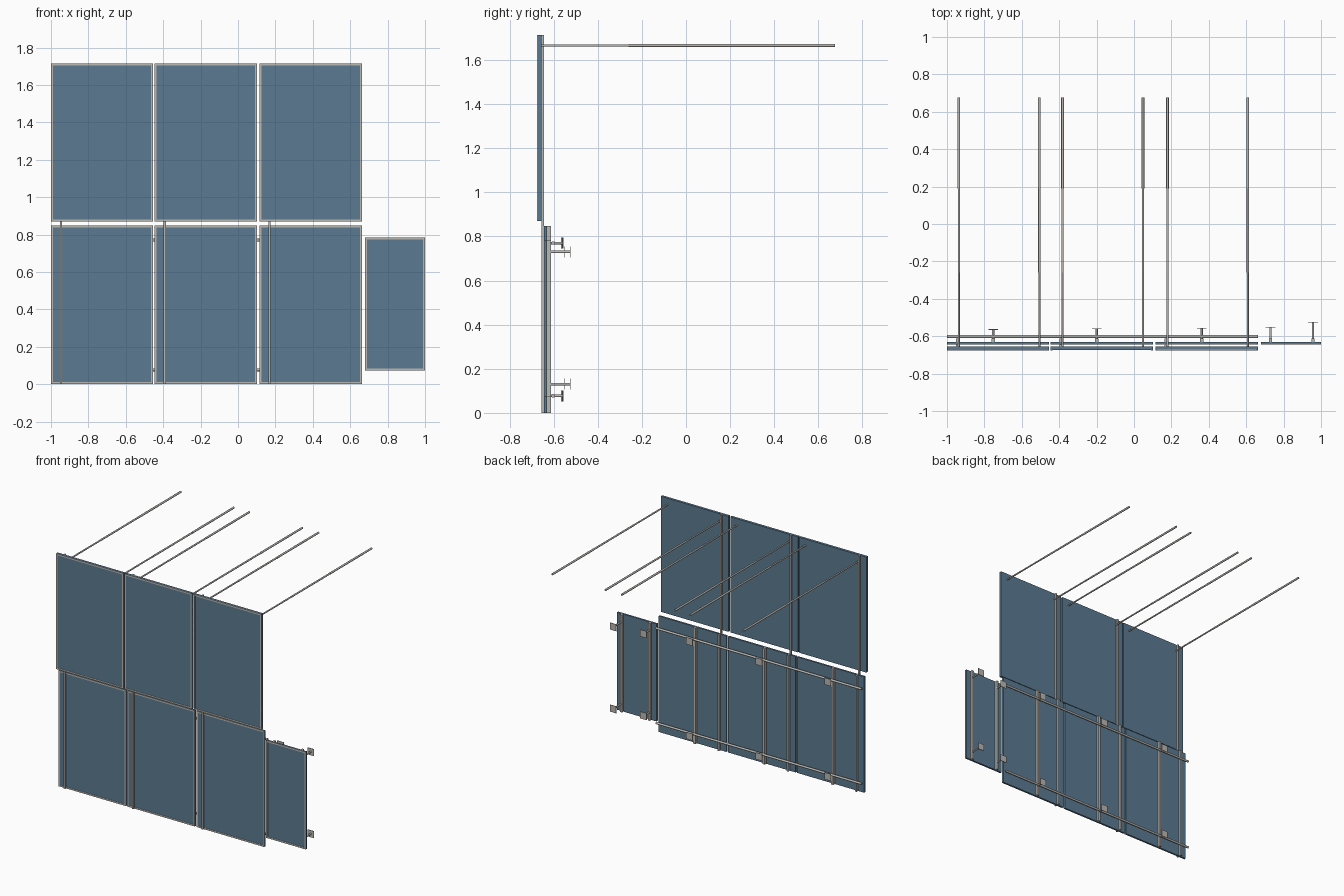
import bpy, math
from mathutils import Vector

if "Cube" in bpy.data.objects:
    bpy.data.objects.remove(bpy.data.objects["Cube"])


def material(name, rgb):
    m = bpy.data.materials.new(name)
    m.diffuse_color = (*rgb, 1)
    m.use_nodes = True
    m.node_tree.nodes["Principled BSDF"].inputs["Base Color"].default_value = m.diffuse_color
    return m


BLUE = material("slate blue", (0.105, 0.195, 0.285))
GREY = material("warm grey metal", (0.50, 0.48, 0.45))


def box(name, x, y, z, mat=GREY):
    """Box from (min, max) ranges."""
    bpy.ops.mesh.primitive_cube_add(size=1)
    o = bpy.context.object
    o.name = name
    r = (x, y, z)
    o.location = [(a + b) / 2 for a, b in r]
    o.scale = [b - a for a, b in r]
    bpy.ops.object.transform_apply(location=True, rotation=False, scale=True)
    o.data.materials.append(mat)
    return o


def tube(name, a, b, radius):
    """Round bar between two points."""
    a, b = Vector(a), Vector(b)
    bpy.ops.mesh.primitive_cylinder_add(vertices=16, radius=radius, depth=(b - a).length)
    o = bpy.context.object
    o.name = name
    o.rotation_euler = (b - a).to_track_quat('Z', 'Y').to_euler()
    o.location = (a + b) / 2
    o.data.materials.append(GREY)
    bpy.ops.object.shade_smooth_by_angle()
    return o


def panel(name, x, y, z, w=0.011):
    """Blue slab with a narrow metal border on its front."""
    box(name, x, y, z, BLUE)
    f = (y[0] - 0.002, y[0] + 0.002)
    for sx in ((x[0], x[0] + w), (x[1] - w, x[1])):
        box(name + "_border_side", sx, f, z)
    for sz in ((z[0], z[0] + w), (z[1] - w, z[1])):
        box(name + "_border_rail", (x[0] + w, x[1] - w), f, sz)


def bracket(x, z, y0, y1):
    """Wall bracket: stem with an end plate."""
    tube("bracket_stem", (x, y0, z), (x, y1, z), 0.006)
    box("bracket_plate", (x - 0.026, x + 0.026), (y1 - 0.004, y1), (z - 0.025, z + 0.025))


def upright(name, x, w, y, z):
    box(name, (x - w / 2, x + w / 2), y, z)


LOW, HIGH = (0.0, 0.848), (0.869, 1.714)
Y_LOW, Y_HIGH, Y_BACK = (-0.643, -0.631), (-0.673, -0.656), (-0.631, -0.613)

# Three bays, each with a raised panel above a fixed panel
bays = [(-1.0, -0.455, -0.562), (-0.446, 0.101, -0.558), (0.115, 0.663, -0.555)]
for i, (x0, x1, plate_y) in enumerate(bays):
    panel("upper_panel", (x0, x1), Y_HIGH, HIGH)
    panel("lower_panel", (x0, x1), Y_LOW, LOW)
    # Guide post between the two panel layers, and its rear strip
    gx = x0 + 0.054
    upright("guide_post", gx, 0.012, (-0.656, -0.643), (0.0, 1.714))
    upright("rear_strip", gx, 0.012, Y_BACK, LOW)
    # Rear upright with brackets
    mid = x0 + 0.247
    upright("rear_upright", mid, 0.018, Y_BACK, LOW)
    for z in (0.077, 0.77):
        bracket(mid, z, -0.613, plate_y)
    # Telescopic arms, stepping up in thickness toward the back
    for ax in (x0 + 0.064, x0 + 0.494):
        for ya, yb, r in ((-0.656, -0.26, 0.0055), (-0.26, 0.19, 0.0062), (0.19, 0.675, 0.007)):
            tube("roof_arm", (ax, ya, 1.666), (ax, yb, 1.666), r)

# Rear cross rails
for z in (0.077, 0.77):
    tube("cross_rail", (-1.0, -0.602, z), (0.663, -0.602, z), 0.008)

# Small side panel with its own uprights and brackets
panel("side_panel", (0.68, 1.0), Y_LOW, (0.072, 0.785))
for x, plate_y in ((0.73, -0.55), (0.957, -0.523)):
    upright("side_upright", x, 0.016, Y_BACK, (0.072, 0.785))
    for z in (0.13, 0.73):
        bracket(x, z, -0.613, plate_y)
